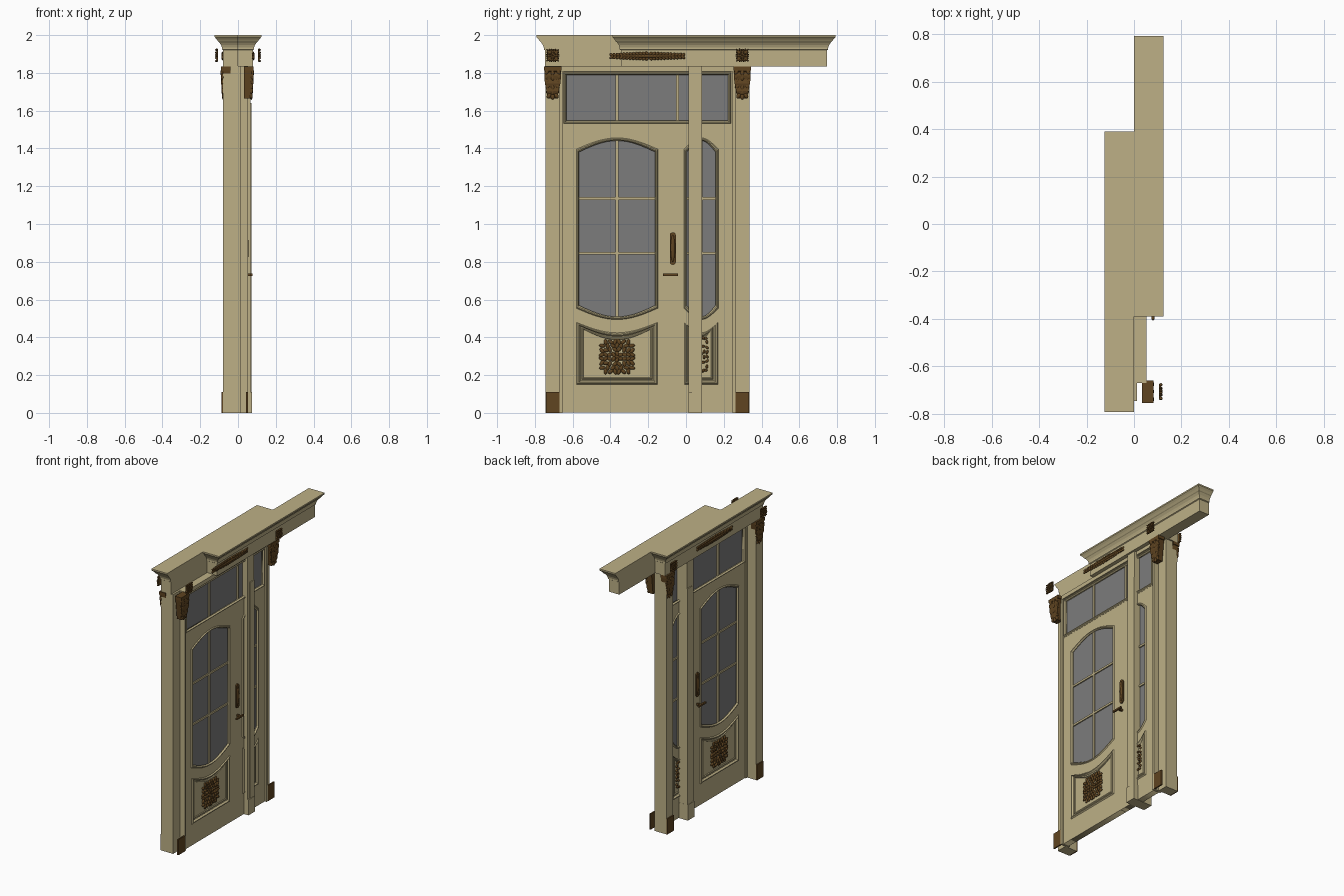
import bpy, bmesh
from math import sin, cos, pi, tau
from mathutils import Matrix, Vector

if "Cube" in bpy.data.objects:
    bpy.data.objects.remove(bpy.data.objects["Cube"])

DOOR_X = 0.0175  # middle plane of the leaves


def material(name, rgb):
    m = bpy.data.materials.new(name)
    m.use_nodes = True
    m.diffuse_color = (*rgb, 1)
    m.node_tree.nodes["Principled BSDF"].inputs["Base Color"].default_value = (*rgb, 1)
    return m


CREAM = material("cream paint", (0.51, 0.435, 0.24))
GLASS = material("grey glass", (0.2, 0.2, 0.2))
BRONZE = material("carved bronze", (0.115, 0.058, 0.015))


def add(name, mesh, mat):
    mesh.materials.clear()
    mesh.materials.append(mat)
    ob = bpy.data.objects.new(name, mesh)
    bpy.context.collection.objects.link(ob)
    return ob


def from_bm(name, bm, mat, smooth=False):
    bmesh.ops.recalc_face_normals(bm, faces=bm.faces)
    me = bpy.data.meshes.new(name)
    bm.to_mesh(me)
    bm.free()
    if smooth:
        me.shade_smooth()
    return add(name, me, mat)


def box(name, x, y, z, mat=CREAM):
    bm = bmesh.new()
    mid = Vector([sum(r) / 2 for r in (x, y, z)])
    size = [abs(r[1] - r[0]) for r in (x, y, z)]
    bmesh.ops.create_cube(bm, size=1, matrix=Matrix.LocRotScale(mid, None, size))
    return from_bm(name, bm, mat)


def bar(name, half, y, z):
    box(name, (DOOR_X - half, DOOR_X + half), y, z)


def slab(name, loops, half, mat=CREAM, x=DOOR_X):
    """Flat plate in the door plane; later loops cut holes."""
    cu = bpy.data.curves.new(name, 'CURVE')
    cu.dimensions, cu.fill_mode, cu.extrude = '2D', 'BOTH', half
    for loop in loops:
        sp = cu.splines.new('POLY')
        sp.points.add(len(loop) - 1)
        for p, (a, b) in zip(sp.points, loop):
            p.co = (a, b, 0, 1)
        sp.use_cyclic_u = True
    tmp = bpy.data.objects.new(name, cu)
    bpy.context.collection.objects.link(tmp)
    dg = bpy.context.evaluated_depsgraph_get()
    me = bpy.data.meshes.new_from_object(tmp.evaluated_get(dg))
    bpy.data.objects.remove(tmp)
    me.transform(Matrix(((0, 0, 1, x), (1, 0, 0, 0), (0, 1, 0, 0), (0, 0, 0, 1))))
    return add(name, me, mat)


def outline(y0, y1, z0, z1, top=0, bottom=0, inset=0, n=16):
    """Rectangle whose top and bottom edges may bow outwards or inwards."""
    y0, y1, z0, z1 = y0 + inset, y1 - inset, z0 + inset, z1 - inset
    def edge(z, bow):
        k = n if bow else 1
        return [(y0 + (y1 - y0) * i / k, z + bow * sin(pi * i / k)) for i in range(k + 1)]
    return edge(z0, -bottom) + edge(z1, top)[::-1]


def moulding(name, shape, outer, inner, low, high):
    """Ridge with sloping sides that follows an outline, on both faces."""
    width = inner - outer
    steps = ((outer, low), (outer + width * 0.3, high), (outer + width * 0.6, high), (inner, low - 0.004))
    for s in (-1, 1):
        bm = bmesh.new()
        loops = [[bm.verts.new((DOOR_X + s * x, y, z)) for y, z in outline(*shape, inset=i)]
                 for i, x in steps]
        for a, b in zip(loops, loops[1:]):
            for i in range(len(a)):
                j = (i + 1) % len(a)
                bm.faces.new((a[i], a[j], b[j], b[i]))
        from_bm(name, bm, CREAM)


def blobs(name, items):
    """Cluster of carved leaves: (centre, size, turn in the door plane)."""
    bm = bmesh.new()
    for c, size, turn in items:
        m = Matrix.LocRotScale(Vector(c), Matrix.Rotation(turn, 3, 'X'), size)
        bmesh.ops.create_icosphere(bm, subdivisions=2, radius=1, matrix=m)
    return from_bm(name, bm, BRONZE, True)


def leaf_square(name, x, y, z, hy, hz, rows):
    """Square spray of radiating leaves."""
    items = []
    for r, count in rows:
        for i in range(count):
            a = tau * (i + 0.5) / count
            q = 0.87 * r / max(abs(cos(a)), abs(sin(a))) ** 0.9
            items.append(((x, y + hy * q * cos(a), z + hz * q * sin(a)),
                          (0.008, hy * 0.19, hz * 0.11), a + (0.5 if i % 2 else -0.5)))
    blobs(name, items)


# Pillars, jambs and header
for label, outer, inner, leaf in (("front", -0.745, -0.67, -0.655), ("back", 0.335, 0.262, 0.245)):
    box(label + "_pillar", (-0.08, 0.013), (outer, inner), (0, 1.836))
    box(label + "_jamb", (-0.012, 0.052), (inner, leaf), (0, 1.836))
box("header", (-0.012, 0.052), (-0.655, 0.245), (1.808, 1.836))

# Transom window
transom = (-0.655, 0.245, 1.525, 1.81)
slab("transom_frame", [outline(*transom), outline(*transom, inset=0.016)], 0.024)
moulding("transom_moulding", transom, 0.006, 0.022, 0.024, 0.031)
slab("transom_glass", [outline(*transom, inset=0.014)], 0.008, GLASS)
for y in (-0.365, -0.045):
    bar("transom_bar", 0.018, (y - 0.008, y + 0.008), (1.54, 1.8))

# Door leaves with arched glazing and carved lower panels
for label, y0, y1, g0, g1 in (("main", -0.655, -0.085, -0.575, -0.155),
                              ("side", -0.085, 0.245, -0.005, 0.165)):
    glazing = (g0, g1, 0.56, 1.39, 0.06, 0.06)
    panel = (g0, g1, 0.155, 0.475, -0.055, 0)
    slab(label + "_leaf", [outline(y0, y1, 0.002, 1.525), outline(*glazing), outline(*panel)], 0.0225)
    moulding(label + "_glazing_moulding", glazing, -0.006, 0.009, 0.0225, 0.029)
    slab(label + "_glass", [outline(*glazing)], 0.008, GLASS)
    mid = (g0 + g1) / 2
    bar(label + "_upright_bar", 0.017, (mid - 0.008, mid + 0.008), (0.505, 1.445))
    for z in (0.845, 1.135):
        bar(label + "_cross_bar", 0.016, (g0, g1), (z - 0.007, z + 0.007))
    moulding(label + "_panel_moulding", panel, -0.004, 0.016, 0.0225, 0.03)
    slab(label + "_panel_back", [outline(*panel)], 0.013)
    moulding(label + "_panel_inner_moulding", panel, 0.022, 0.036, 0.018, 0.023)
    slab(label + "_panel_field", [outline(*panel, inset=0.028)], 0.018)
    for s in (-1, 1):
        x = DOOR_X + s * 0.022
        if label == "main":
            leaf_square("main_carving", x, mid, 0.297, 0.092, 0.09,
                        ((0, 1), (0.22, 6), (0.5, 12), (0.76, 18), (1, 24)))
        else:
            leaf_square("side_carving", x, mid, 0.31, 0.036, 0.1,
                        ((0, 1), (0.5, 10), (1, 24)))

# Meeting post between the leaves, on both faces
for s in (-1, 1):
    box("post", (0.01, s * 0.066), (0.012, 0.085), (0, 1.836))
    box("post_raised_strip", (s * 0.06, s * 0.071), (0.033, 0.085), (0.1, 1.64))
    box("post_base", (0.01, s * 0.074), (0.012, 0.086), (0, 0.11))

# Cornice halves, lofted with mitred ends
PROFILE = ((0, 1.833), (0, 1.92), (0.006, 1.924), (0.006, 1.934), (0.011, 1.948),
           (0.02, 1.962), (0.026, 1.966), (0.034, 1.978), (0.045, 1.99), (0.045, 2.0))
for s, label in ((1, "left"), (-1, "right")):
    bm = bmesh.new()
    rings = []
    for off, z in PROFILE:
        x, a, b = s * (0.079 + off), s * (-0.345 - off), s * (0.747 + off)
        rings.append([bm.verts.new((px, py, z)) for px, py in ((0, a), (x, a), (x, b), (0, b))])
    for lo, hi in zip(rings, rings[1:]):
        for i in range(4):
            j = (i + 1) % 4
            bm.faces.new((lo[i], lo[j], hi[j], hi[i]))
    bm.faces.new(rings[0])
    bm.faces.new(rings[-1])
    from_bm(label + "_cornice", bm, CREAM)

# Carved brackets, rosettes, foot blocks and the long spray
BRACKET = ((0, 1.832), (0.05, 1.832), (0.05, 1.81), (0.046, 1.805), (0.05, 1.785), (0.046, 1.765),
           (0.049, 1.745), (0.044, 1.725), (0.046, 1.705), (0.04, 1.685), (0.036, 1.665), (0, 1.665))
for s in (-1, 1):
    back = 0.033 if s > 0 else 0.041
    for y in (-0.706, 0.298):
        bm = bmesh.new()
        sides = []
        for e in (-1, 1):
            sides.append([bm.verts.new((s * (back + x), y + e * (0.024 + 0.019 * min(1, (z - 1.665) / 0.09)), z))
                          for x, z in BRACKET])
        n = len(BRACKET)
        for i in range(n):
            j = (i + 1) % n
            bm.faces.new((sides[0][i], sides[0][j], sides[1][j], sides[1][i]))
        for side in sides:
            bm.faces.new(side)
        from_bm("bracket", bm, BRONZE)
        box("bracket_cap", (s * back, s * (back + 0.05)), (y - 0.047, y + 0.047), (1.812, 1.834), BRONZE)
        leaves = []
        for row in range(6):
            z = 1.805 - row * 0.025
            half = 0.042 - 0.004 * max(0, row - 1)
            for e in (-1, 0, 1):
                leaves.append(((s * (back + 0.044 - 0.0015 * row), y + e * half * 0.75, z - 0.006 * (e == 0)),
                               (0.008, 0.011, 0.017), e * 0.5))
        blobs("bracket_leaves", leaves)
        box("rosette_plate", (s * 0.106, s * 0.113), (y - 0.03, y + 0.03), (1.863, 1.923), BRONZE)
        leaf_square("rosette", s * 0.113, y, 1.893, 0.034, 0.034,
                    ((0, 1), (0.5, 8), (1.0, 20)))
        foot = (0.043, 0.053) if s > 0 else (-0.088, -0.078)
        box("foot_block", foot, (y - 0.036, y + 0.036), (0, 0.11), BRONZE)
    spray = []
    for i in range(-11, 12):
        t = abs(i) / 11
        for e in (-1, 1):
            spray.append(((s * 0.08, -0.205 + i * 0.0172, 1.889 + e * 0.013 * (1 - 0.6 * t)),
                          (0.007, 0.014, 0.008), e * (0.7 if i > 0 else -0.7)))
    spray.append(((s * 0.081, -0.205, 1.889), (0.008, 0.19, 0.009), 0))
    blobs("frieze_spray", spray)

# Pull plate and lever handle on both faces
for s, hy in ((1, -0.07), (-1, -0.115)):
    plate = [(hy + 0.016 * cos(a), 0.87 + 0.07 * (1 if sin(a) > 0 else -1) + 0.016 * sin(a))
             for a in (tau * (i + 0.5) / 20 for i in range(20))]
    slab("pull_plate", [plate], 0.005, BRONZE, DOOR_X + s * 0.026)
    blobs("pull_grip", [((DOOR_X + s * 0.03, hy, 0.87), (0.009, 0.012, 0.075), 0)])
    box("lever_spindle", (DOOR_X, DOOR_X + s * 0.056), (hy - 0.006, hy + 0.006), (0.724, 0.738), BRONZE)
    box("lever", (DOOR_X + s * 0.048, DOOR_X + s * 0.06), (hy - 0.052, hy + 0.028), (0.726, 0.738), BRONZE)
